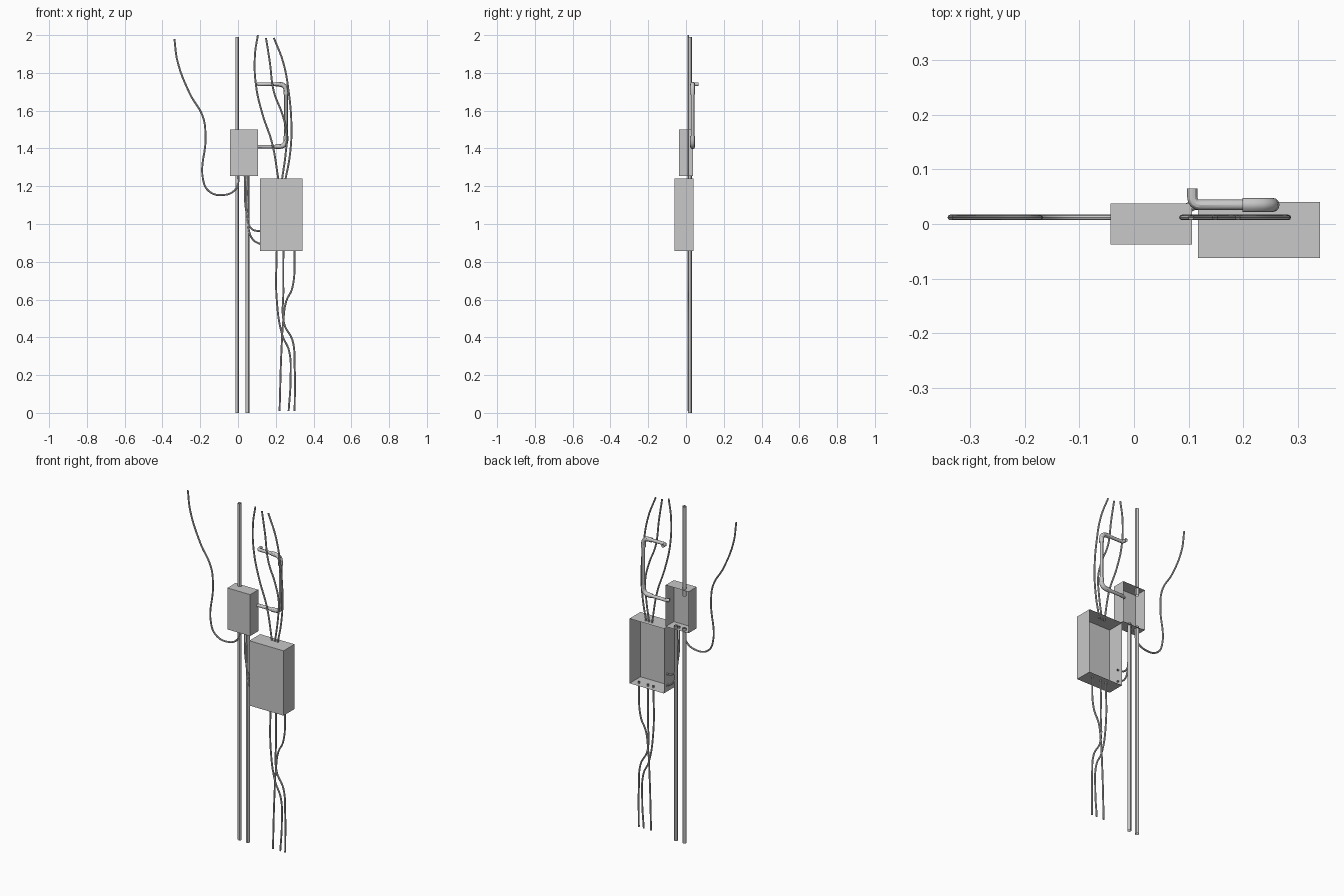
import bpy
import bmesh
from mathutils import Vector

cube = bpy.data.objects.get("Cube")
if cube:
    bpy.data.objects.remove(cube, do_unlink=True)

# One light grey for every part
grey = bpy.data.materials.new("light grey")
grey.use_nodes = True
grey.diffuse_color = (0.58, 0.58, 0.58, 1)
grey.node_tree.nodes["Principled BSDF"].inputs["Base Color"].default_value = grey.diffuse_color


def finish(obj):
    obj.data.materials.clear()
    obj.data.materials.append(grey)
    bpy.ops.object.select_all(action='DESELECT')
    obj.select_set(True)
    bpy.context.view_layer.objects.active = obj


def open_box(name, low, high):
    """Thin sheet box whose back (+y) is open."""
    low, high = Vector(low), Vector(high)
    bm = bmesh.new()
    bmesh.ops.create_cube(bm, size=1)
    for v in bm.verts:
        v.co = (low + high) / 2 + v.co * (high - low)
    back = [f for f in bm.faces if f.normal.y > 0.9]
    bmesh.ops.delete(bm, geom=back, context='FACES_ONLY')
    mesh = bpy.data.meshes.new(name)
    bm.to_mesh(mesh)
    bm.free()
    obj = bpy.data.objects.new(name, mesh)
    bpy.context.collection.objects.link(obj)
    finish(obj)


def tube(name, points, radius, smooth=True, sides=2):
    """Round open-ended tube along a path, turned into a mesh."""
    curve = bpy.data.curves.new(name, 'CURVE')
    curve.dimensions = '3D'
    curve.bevel_depth = radius
    curve.bevel_resolution = sides
    curve.resolution_u = 8
    if smooth:
        spline = curve.splines.new('BEZIER')
        spline.bezier_points.add(len(points) - 1)
        for bp, p in zip(spline.bezier_points, points):
            bp.co = p
            bp.handle_left_type = bp.handle_right_type = 'AUTO'
    else:
        spline = curve.splines.new('POLY')
        spline.points.add(len(points) - 1)
        for sp, p in zip(spline.points, points):
            sp.co = (*p, 1)
    obj = bpy.data.objects.new(name, curve)
    bpy.context.collection.objects.link(obj)
    finish(obj)
    bpy.ops.object.convert(target='MESH')
    finish(bpy.context.object)
    bpy.ops.object.shade_smooth_by_angle()


def rounded(start, corner, end, bend, steps=4):
    """Quarter bend between two straight runs."""
    a, c, b = Vector(start), Vector(corner), Vector(end)
    p = c + (a - c).normalized() * bend
    q = c + (b - c).normalized() * bend
    arc = []
    for i in range(steps + 1):
        t = i / steps
        arc.append(p * (1 - t) ** 2 + c * 2 * t * (1 - t) + q * t ** 2)
    return arc


# Sheet boxes
open_box("junction_box", (-0.043, -0.038, 1.255), (0.106, 0.038, 1.5))
open_box("fuse_box", (0.117, -0.062, 0.857), (0.341, 0.04, 1.24))

# Straight vertical conduits
for name, x, bottom, top in (("left_lower_conduit", -0.004, 0, 1.27),
                             ("right_lower_conduit", 0.05, 0, 1.27),
                             ("upper_conduit", -0.004, 1.46, 1.99)):
    tube(name, [(x, 0.021, bottom), (x, 0.021, top)], 0.0105, False, 4)

# Bent conduit with thicker elbows
y, x, low, high = 0.035, 0.254, 1.41, 1.74
wall, bend_top = (0.107, 0.065, high), (0.107, y, high)
top_corner, low_corner = (x, y, high), (x, y, low)
box_end = (0.09, y - 0.01, low)
tube("bent_conduit",
     [wall, *rounded(wall, bend_top, top_corner, 0.015),
      *rounded(bend_top, top_corner, low_corner, 0.04),
      *rounded(top_corner, low_corner, (0.1, y, low), 0.04),
      (0.11, y, low), box_end], 0.0095, False, 4)
for name, z, inward in (("upper_elbow", high, -1), ("lower_elbow", low, 1)):
    side, end = (x - 0.055, y, z), (x, y, z + inward * 0.055)
    tube(name, [side, *rounded(side, (x, y, z), end, 0.037), end],
         0.013, False, 4)

# Loose cables, each a path in the wall plane
cables = {
    "left_cable": [(-.337, 1.98), (-.32, 1.86), (-.255, 1.69), (-.185, 1.565),
                   (-.172, 1.46), (-.185, 1.235), (-.155, 1.175), (-.085, 1.153),
                   (-.012, 1.185), (.005, 1.265)],
    "link_cable_upper": [(.035, 1.265), (.045, 1.06), (.072, .975), (.125, .96)],
    "link_cable_lower": [(.05, 1.265), (.052, 1.02), (.077, .92), (.125, .89)],
    "top_cable_left": [(.105, 2.0), (.09, 1.9), (.095, 1.735), (.13, 1.58),
                       (.18, 1.43), (.215, 1.23)],
    "top_cable_middle": [(.148, 1.985), (.168, 1.86), (.19, 1.7), (.235, 1.58),
                         (.258, 1.48), (.253, 1.38), (.232, 1.23)],
    "top_cable_right": [(.19, 1.985), (.238, 1.86), (.267, 1.71), (.283, 1.5),
                        (.274, 1.36), (.25, 1.23)],
    "bottom_cable_left": [(.205, .87), (.205, .6), (.235, .41), (.27, .33),
                          (.278, .17), (.268, .01)],
    "bottom_cable_middle": [(.24, .87), (.24, .65), (.245, .47), (.288, .385),
                            (.3, .24), (.3, .01)],
    "bottom_cable_right": [(.3, .87), (.287, .66), (.255, .59), (.24, .49),
                           (.23, .33), (.22, .01)],
}
for name, path in cables.items():
    tube(name, [(px, 0.012, pz) for px, pz in path], 0.005)
